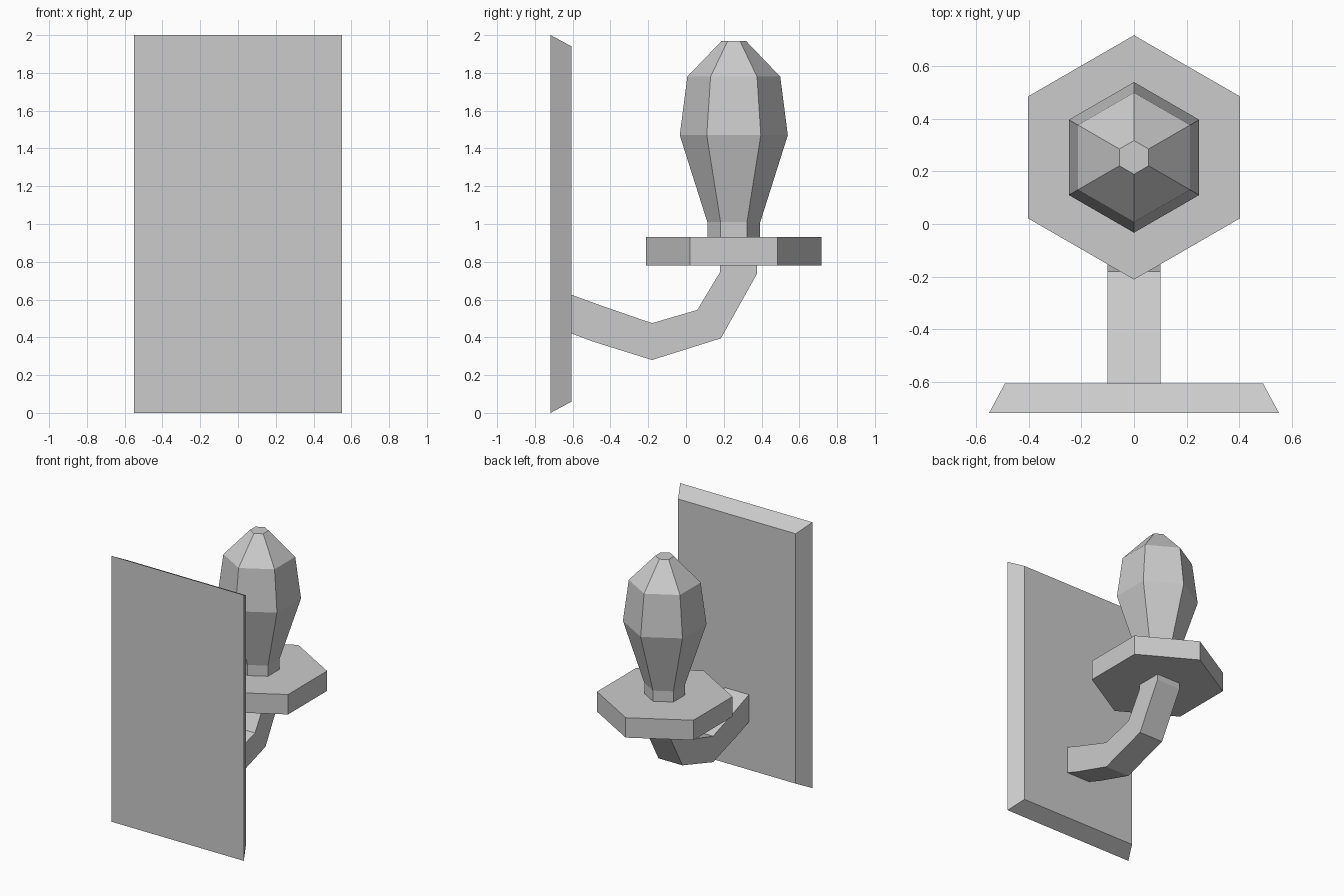
import bpy, bmesh
from math import radians, sin, cos

cube = bpy.data.objects.get("Cube")
if cube:
    bpy.data.objects.remove(cube, do_unlink=True)

grey = bpy.data.materials.new("plain grey")
grey.use_nodes = True
colour = (0.6, 0.6, 0.6, 1)
grey.diffuse_color = colour
grey.node_tree.nodes["Principled BSDF"].inputs["Base Color"].default_value = colour


def loft(name, rings):
    """Skin matching rings of points and cap both ends."""
    bm = bmesh.new()
    loops = [[bm.verts.new(p) for p in ring] for ring in rings]
    for a, b in zip(loops, loops[1:]):
        for i in range(len(a)):
            j = (i + 1) % len(a)
            bm.faces.new((a[i], a[j], b[j], b[i]))
    bm.faces.new(loops[0])
    bm.faces.new(loops[-1])
    bmesh.ops.recalc_face_normals(bm, faces=bm.faces)
    mesh = bpy.data.meshes.new(name)
    bm.to_mesh(mesh)
    bm.free()
    mesh.materials.append(grey)
    obj = bpy.data.objects.new(name, mesh)
    bpy.context.collection.objects.link(obj)
    return obj


def hexagon(r, z):
    angles = [radians(30 + 60 * i) for i in range(6)]
    return [(r * cos(a), 0.253 + r * sin(a), z) for a in angles]


def plate_ring(hx, y, hz):
    return [(sx * hx, y, 1 + sz * hz)
            for sx, sz in ((-1, -1), (1, -1), (1, 1), (-1, 1))]


# Wall plate with bevelled sides
loft("wall_plate", [plate_ring(0.55, -0.717, 1), plate_ring(0.49, -0.605, 0.94)])

# Curved square arm: upper and lower (y, z) outline points
upper = [(-0.605, 0.625), (-0.44, 0.565), (-0.18, 0.475),
         (0.06, 0.545), (0.18, 0.745), (0.18, 0.78)]
lower = [(-0.605, 0.42), (-0.50, 0.38), (-0.18, 0.28),
         (0.185, 0.395), (0.375, 0.735), (0.375, 0.78)]
loft("curved_arm", [[(-0.1, *u), (0.1, *u), (0.1, *l), (-0.1, *l)]
                    for u, l in zip(upper, lower)])

# Hexagonal drip dish
loft("dish", [hexagon(0.464, 0.78), hexagon(0.464, 0.93)])

# Faceted flame-shaped bulb on a short neck
profile = [(0.14, 0.93), (0.14, 1.01), (0.286, 1.47), (0.246, 1.78), (0.064, 1.97)]
loft("bulb", [hexagon(r, z) for r, z in profile])
